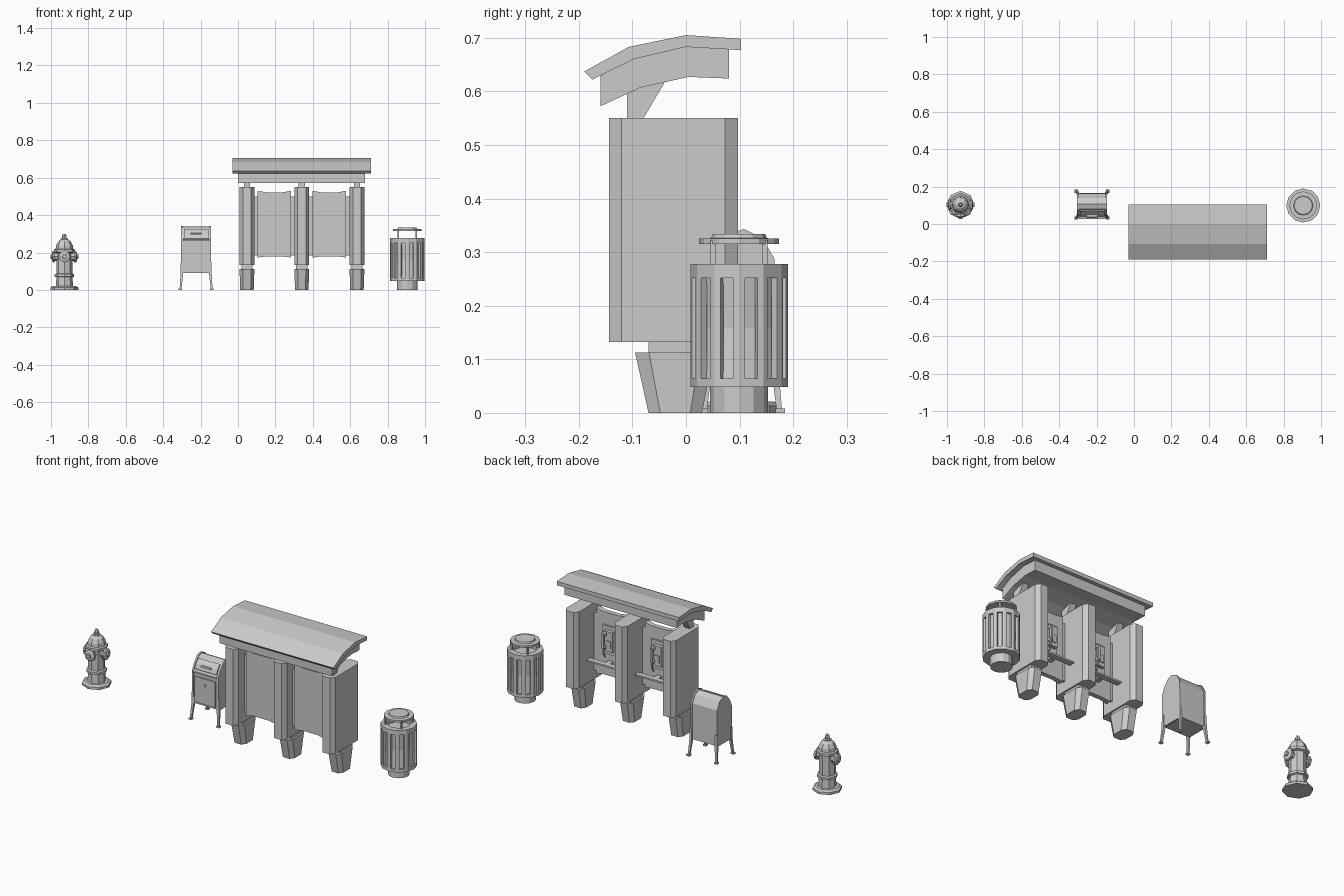
import bpy
from math import sin, cos, pi
from mathutils import Vector

if "Cube" in bpy.data.objects:
    bpy.data.objects.remove(bpy.data.objects["Cube"])


def loft(name, loops, closed=False):
    """Skin a stack of equal-length loops; cap the ends, or join them if closed."""
    n, m = len(loops[0]), len(loops)
    verts = [p for lp in loops for p in lp]
    faces = []
    for i in range(m if closed else m - 1):
        a, b = i * n, ((i + 1) % m) * n
        faces += [(a + j, a + (j + 1) % n, b + (j + 1) % n, b + j) for j in range(n)]
    if not closed:
        faces += [tuple(range(n))[::-1], tuple(range((m - 1) * n, m * n))]
    me = bpy.data.meshes.new(name)
    me.from_pydata(verts, [], faces)
    import bmesh
    bm = bmesh.new()
    bm.from_mesh(me)
    bmesh.ops.recalc_face_normals(bm, faces=bm.faces)
    bm.to_mesh(me)
    bm.free()
    ob = bpy.data.objects.new(name, me)
    bpy.context.collection.objects.link(ob)
    return ob


def box(name, x0, x1, y0, y1, z0, z1):
    return loft(name, [[(x0, y0, z), (x1, y0, z), (x1, y1, z), (x0, y1, z)] for z in (z0, z1)])


def extrude_x(name, prof, x0, x1):
    return loft(name, [[(x, y, z) for y, z in prof] for x in (x0, x1)])


def lathe(name, centre, prof, n, axis=(0, 0, 1), closed=False):
    """Revolve (radius, distance) pairs around an axis."""
    q = Vector((0, 0, 1)).rotation_difference(Vector(axis))
    c = Vector(centre)
    return loft(name, [[c + q @ Vector((r * cos(2 * pi * k / n), r * sin(2 * pi * k / n), h))
                        for k in range(n)] for r, h in prof], closed)


# ---- Fire hydrant ----
HX, HY = -0.928, 0.103
lathe("hydrant_body", (HX, HY, 0),
      [(.074, 0), (.074, .013), (.062, .021), (.046, .021), (.043, .068), (.052, .071), (.052, .084),
       (.043, .088), (.043, .198), (.056, .202), (.056, .216), (.047, .22), (.045, .238), (.034, .258),
       (.02, .27), (.02, .274), (.012, .276), (.012, .29), (.006, .30)], 8)
outlet = [(.022, .03), (.022, .052), (.031, .052), (.031, .062), (.022, .066), (.012, .067), (.011, .075)]
for side, ax in (("left", (-1, 0, 0)), ("right", (1, 0, 0)), ("front", (0, -1, 0))):
    lathe("hydrant_outlet_" + side, (HX, HY, .178), outlet, 8, ax)

# ---- Mailbox ----
MX = -0.224
prof = [(.04, .09), (.04, .262), (.056, .298), (.082, .33), (.108, .338), (.14, .322), (.162, .284), (.165, .09)]
extrude_x("mailbox_body", prof, MX - .075, MX + .075)
rim = [(.104 + (y - .104) * 1.06, .21 + (z - .21) * 1.04) for y, z in prof]
for s in (-1, 1):
    extrude_x("mailbox_side", rim, MX + s * .071, MX + s * .08)
box("mailbox_door", MX - .062, MX + .062, .034, .045, .1, .24)
lathe("mailbox_lock", (MX, .036, .205), [(.006, 0), (.006, .006)], 8, (0, -1, 0))
extrude_x("mailbox_ledge", [(.028, .262), (.028, .27), (.055, .276), (.055, .262)], MX - .071, MX + .071)
extrude_x("mailbox_hatch", [(.039, .279), (.049, .303), (.07, .326), (.078, .32), (.055, .28)], MX - .066, MX + .066)
extrude_x("mailbox_handle", [(.036, .297), (.038, .303), (.055, .304), (.053, .296)], MX - .03, MX + .03)
for sx in (-1, 1):
    for sy in (-1, 1):
        def corner(z, ox, oy, w):
            x, y = MX + sx * ox, .104 + sy * oy
            return [(x - w, y - w, z), (x + w, y - w, z), (x + w, y + w, z), (x - w, y + w, z)]
        loft("mailbox_leg", [corner(.006, .083, .07, .005), corner(.09, .076, .061, .007),
                             corner(.15, .076, .061, .006)])
        loft("mailbox_foot", [corner(0, .084, .072, .009), corner(.008, .084, .072, .009)])

# ---- Phone shelter: roof ----
extrude_x("shelter_roof", [(-.19, .637), (-.107, .683), (0, .705), (.103, .698),
                           (.103, .677), (0, .683), (-.098, .66), (-.175, .622)], -.03, .71)
extrude_x("roof_liner", [(-.16, .629), (-.098, .662), (0, .685), (.08, .679),
                         (.08, .624), (.005, .627), (-.085, .607), (-.16, .572)], 0, .68)


# ---- Phone shelter: pillars ----
def hexagon(x, z, hx, tip, y0, y1, chamfer):
    return [(x - tip, y0, z), (x + tip, y0, z), (x + hx, y0 + chamfer, z), (x + hx, y1 - chamfer, z),
            (x + tip, y1, z), (x - tip, y1, z), (x - hx, y1 - chamfer, z), (x - hx, y0 + chamfer, z)]


for x in (.048, .341, .636):
    loft("shelter_pillar", [hexagon(x, z, .039, .022, -.144, .097, .024) for z in (.132, .55)])
    box("pillar_neck", x - .03, x + .03, -.07, .035, .11, .135)
    loft("pillar_foot", [hexagon(x, 0, .036, .02, -.07, .03, .022),
                         hexagon(x, .113, .04, .022, -.095, .052, .026)])
    extrude_x("roof_strut", [(-.11, .54), (-.085, .54), (-.035, .625), (-.11, .625)], x - .017, x + .017)

# ---- Phone shelter: panels and phones, one set per bay ----
for x in (.1945, .4885):
    top = [(-.09, .53), (-.045, .522), (.045, .522), (.09, .53)]
    bottom = [(.09, .173), (.045, .179), (-.045, .179), (-.09, .173)]
    loft("shelter_panel", [[(x + a, y + .1 * (.09 - abs(a)) * s, z) for a, z in top + bottom]
                           for y, s in ((-.08, 1), (-.05, 0))])
    for s in (-1, 1):
        box("panel_mount", x + s * .088, x + s * .112, -.07, -.055, .185, .5)
    box("phone_plate", x - .045, x + .045, -.052, -.04, .3, .455)
    box("phone_body", x - .03, x + .022, -.04, -.02, .325, .435)
    box("phone_keypad", x - .02, x + .006, -.02, -.015, .345, .385)
    box("handset_grip", x + .012, x + .024, -.012, 0, .345, .425)
    for z in (.35, .42):
        lathe("handset_end", (x + .018, -.024, z), [(.013, 0), (.013, .014), (.009, .02)], 8, (0, 1, 0))
    extrude_x("handset_cord", [(-.018, .35), (-.005, .32), (-.02, .29), (-.026, .29), (-.012, .32), (-.024, .35)],
              x + .015, x + .021)
    box("phone_shelf", x - .108, x + .108, -.02, .01, .255, .264)
    box("shelf_bracket", x - .015, x + .015, -.052, -.018, .25, .262)

# ---- Litter bin ----
C = (.905, .099, 0)
lathe("bin_base", C, [(.054, 0), (.054, .052)], 12)
lathe("bin_bottom_band", C, [(.091, .048), (.091, .064), (.05, .064), (.05, .048)], 12, closed=True)
lathe("bin_top_band", C, [(.091, .252), (.091, .278), (.06, .278), (.06, .252)], 12, closed=True)
lathe("bin_liner", C, [(.079, .06), (.07, .158), (.079, .256)], 12)
rim_pt = [Vector((.091 * cos(k * pi / 6), .091 * sin(k * pi / 6), 0)) for k in range(12)]
for k in range(12):
    p = rim_pt[k]
    arc = [p.lerp(rim_pt[k - 1], .24), p, p.lerp(rim_pt[(k + 1) % 12], .24)]
    arc += [v * .85 for v in arc[::-1]]
    loft("bin_slat", [[v + Vector(C) + Vector((0, 0, z)) for v in arc] for z in (.06, .256)])
for k in range(4):
    a = pi / 4 + k * pi / 2
    px, py = C[0] + .068 * cos(a), C[1] + .068 * sin(a)
    box("lid_post", px - .005, px + .005, py - .005, py + .005, .27, .322)
lathe("bin_lid", C, [(.075, .315), (.075, .325), (.052, .326), (.049, .334)], 12)
